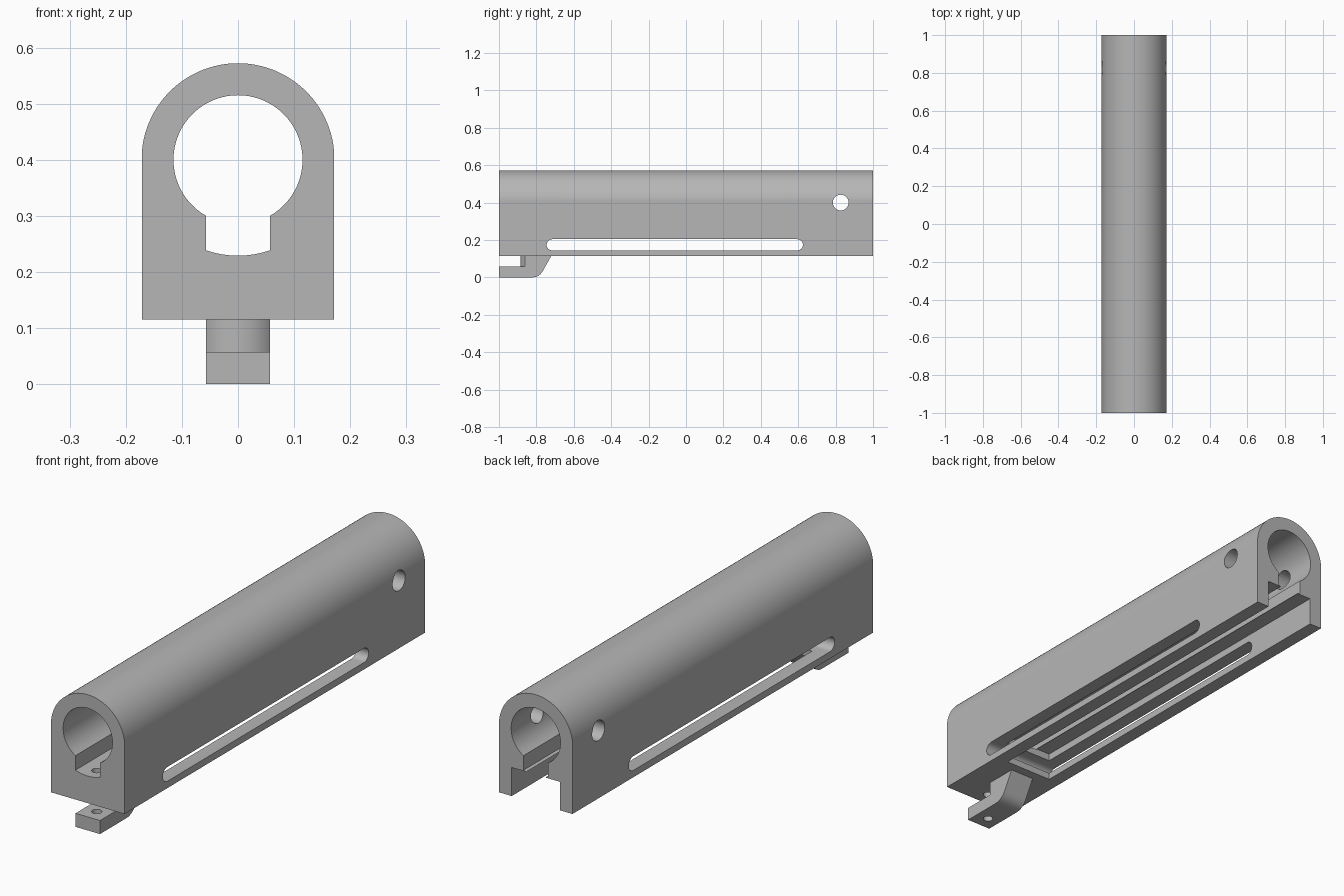
import bpy, bmesh, math
from mathutils import Vector

if "Cube" in bpy.data.objects:
    bpy.data.objects.remove(bpy.data.objects["Cube"], do_unlink=True)

grey = bpy.data.materials.new("plain grey")
grey.use_nodes = True
colour = (0.47, 0.47, 0.47, 1)
grey.diffuse_color = colour
grey.node_tree.nodes["Principled BSDF"].inputs["Base Color"].default_value = colour

AXIS_Z = 0.4      # height of the bore axis
HALF = 0.171      # half width of the housing
KEY = 0.057       # half width of the keyway and hook


def arc(cx, cy, r, start, end, steps):
    """Points along an arc, angles in degrees."""
    angles = [math.radians(start + (end - start) * i / steps) for i in range(steps + 1)]
    return [(cx + r * math.cos(a), cy + r * math.sin(a)) for a in angles]


def prism(name, profile, axis, lo, hi):
    """Extrude a closed 2D profile along an axis from lo to hi."""
    place = {"x": lambda u, v, w: (w, u, v),
             "y": lambda u, v, w: (u, w, v),
             "z": lambda u, v, w: (u, v, w)}[axis]
    bm = bmesh.new()
    face = bm.faces.new([bm.verts.new(place(u, v, lo)) for u, v in profile])
    ext = bmesh.ops.extrude_face_region(bm, geom=[face])
    verts = [g for g in ext["geom"] if isinstance(g, bmesh.types.BMVert)]
    bmesh.ops.translate(bm, verts=verts, vec=Vector(place(0, 0, hi - lo)))
    bmesh.ops.recalc_face_normals(bm, faces=bm.faces)
    mesh = bpy.data.meshes.new(name)
    bm.to_mesh(mesh)
    bm.free()
    mesh.materials.append(grey)
    obj = bpy.data.objects.new(name, mesh)
    bpy.context.collection.objects.link(obj)
    return obj


def activate(obj):
    bpy.ops.object.select_all(action="DESELECT")
    obj.select_set(True)
    bpy.context.view_layer.objects.active = obj


def cut(obj, cutter):
    """Subtract a cutter, then discard it."""
    cutter.hide_render = True
    activate(obj)
    mod = obj.modifiers.new("cut", "BOOLEAN")
    mod.operation = "DIFFERENCE"
    mod.solver = "EXACT"
    mod.object = cutter
    bpy.ops.object.modifier_apply(modifier=mod.name)
    bpy.data.objects.remove(cutter, do_unlink=True)


def circle(cx, cy, r, steps=32):
    return arc(cx, cy, r, 0, 360, steps)[:-1]


# Arched housing
arch = [(-HALF, 0.115), (HALF, 0.115)] + arc(0, AXIS_Z, HALF + 0.001, 0, 180, 64)
arch = [(max(-HALF, min(HALF, u)), v) for u, v in arch]
housing = prism("housing", arch, "y", -1, 1)

# Round bore with a keyway below, running the full length
bore_r = 0.115
a = math.degrees(math.acos(KEY / bore_r))
k = math.degrees(math.acos(KEY / HALF))
bore = arc(0, AXIS_Z, bore_r, -a, 180 + a, 64) + arc(0, AXIS_Z, HALF, 180 + k, 360 - k, 12)
cut(housing, prism("bore_cutter", bore, "y", -1.1, 1.1))

# Wide channel in the underside, open at the back
channel = [(-0.112, 0.05), (0.112, 0.05), (0.112, 0.235), (-0.112, 0.235)]
cut(housing, prism("channel_cutter", channel, "y", -0.68, 1.1))

# Long side slots with round ends
slot = arc(-0.715, 0.174, 0.03, 90, 270, 16) + arc(0.595, 0.174, 0.03, -90, 90, 16)
cut(housing, prism("slot_cutter", slot, "x", -0.3, 0.3))

# Cross pin hole
cut(housing, prism("pin_cutter", circle(0.827, AXIS_Z, 0.042), "x", -0.3, 0.3))

# Hook below the front: arm, post and rounded sloping heel
p, q, r = Vector((-0.825, 0)), Vector((-0.785, 0)), Vector((-0.765, 0.035))
heel = [tuple(p * (1 - t) ** 2 + q * 2 * t * (1 - t) + r * t * t)
        for t in [i / 10 for i in range(11)]]
side = [(-1, 0.057), (-1, 0)] + heel + [(-0.72, 0.115), (-0.86, 0.115), (-0.86, 0.057)]
hook = prism("hook", side, "x", -KEY, KEY)

# Rounded front of the hook post
sag = 0.025
curve_r = (KEY ** 2 + sag ** 2) / (2 * sag)
h = math.degrees(math.asin(KEY / curve_r))
front = arc(0, -0.885 + curve_r, curve_r, 270 - h, 270 + h, 20)
post = prism("hook_post_front", front, "z", 0.057, 0.115)

# Screw hole through the hook arm and the housing floor
for part in (hook, housing):
    cut(part, prism("screw_cutter", circle(0, -0.94, 0.02, 24), "z", -0.05, 0.27))

for part in (housing, hook, post):
    activate(part)
    bpy.ops.object.shade_smooth_by_angle(angle=math.radians(25))
